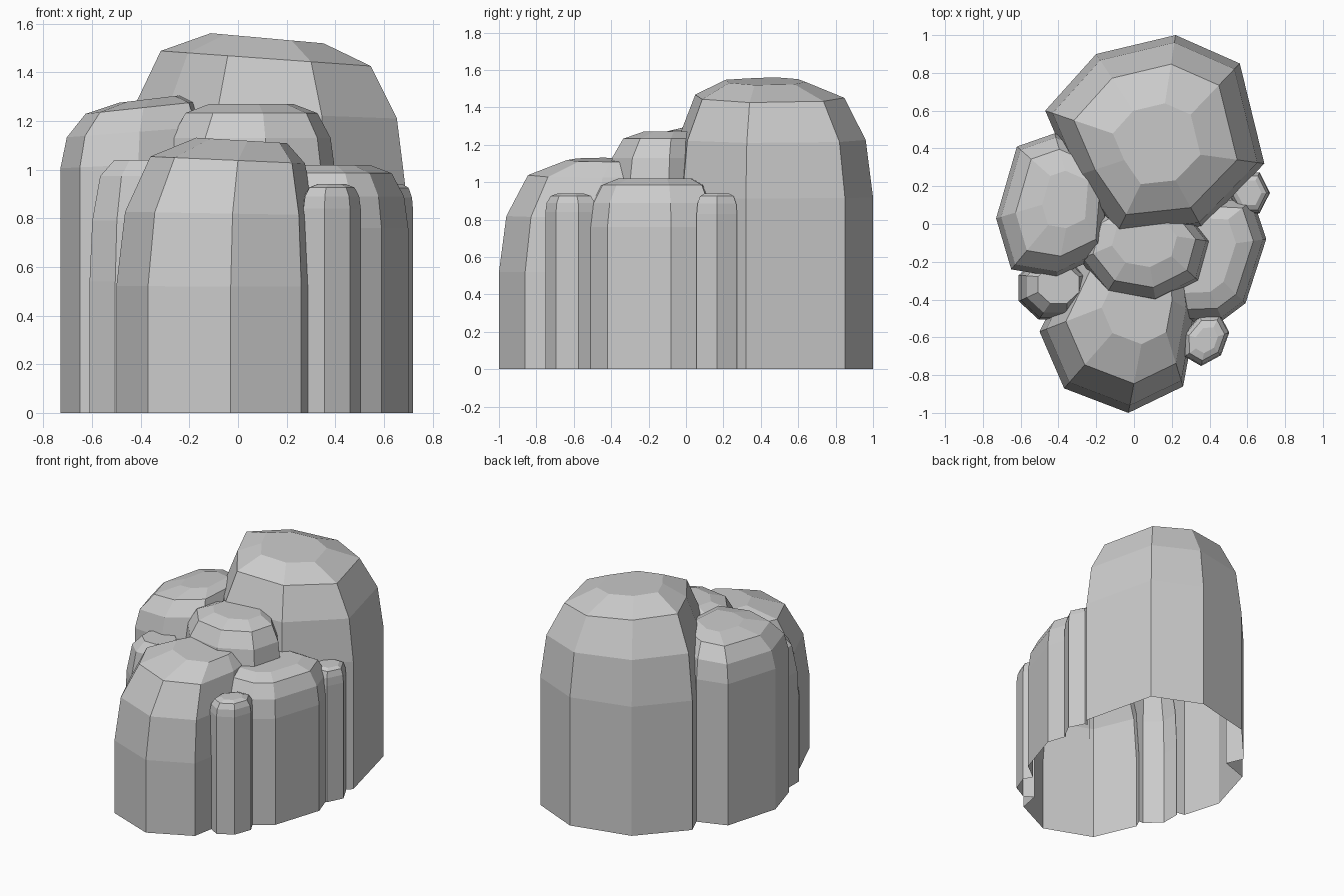
import bpy, bmesh
from math import sin, cos, pi, radians

if "Cube" in bpy.data.objects:
    bpy.data.objects.remove(bpy.data.objects["Cube"])


def oval(cx, cy, rx, ry, sides, start=0, turn=0):
    """Regular oval outline, optionally turned about its centre."""
    t = radians(turn)
    pts = []
    for i in range(sides):
        a = radians(start) + 2 * pi * i / sides
        x, y = rx * cos(a), ry * sin(a)
        pts.append((cx + x * cos(t) - y * sin(t), cy + x * sin(t) + y * cos(t)))
    return pts


def rock(name, outline, height, dome, top, sx=0, sy=0, tilt=0):
    """Straight column with a faceted dome; sx, sy shift its top, tilt slopes it in x."""
    n = len(outline)
    xs, ys = zip(*outline)
    cx, cy = (min(xs) + max(xs)) / 2, (min(ys) + max(ys)) / 2
    rings = [(0, 1)]
    for i in range(4):
        a = pi / 6 * i
        rings.append((height - dome + dome * sin(a),
                      top + (1 - top) * max(cos(a), 0) ** 0.8))
    bm = bmesh.new()
    loops = []
    for z, s in rings:
        k = tilt * (z / height) ** 4
        f = (1 - s) / (1 - top)
        loops.append([bm.verts.new((cx + sx * f + (x - cx) * s,
                                    cy + sy * f + (y - cy) * s,
                                    z + k * (x - cx) * s)) for x, y in outline])
    for lo, hi in zip(loops, loops[1:]):
        for i in range(n):
            j = (i + 1) % n
            bm.faces.new((lo[i], lo[j], hi[j], hi[i]))
    bm.faces.new(loops[0][::-1])
    bm.faces.new(loops[-1])
    bmesh.ops.recalc_face_normals(bm, faces=bm.faces)
    me = bpy.data.meshes.new(name)
    bm.to_mesh(me)
    bm.free()
    ob = bpy.data.objects.new(name, me)
    bpy.context.collection.objects.link(ob)
    return ob


# tall back boulder
boulder = [(-.1, -.07), (.36, -.02), (.69, .32), (.56, .85), (.22, 1),
           (-.2, .9), (-.47, .6), (-.32, .25)]
main = rock("rock_cluster", boulder, 1.54, .62, .4, .01, -.04, -.09)

# large columns in front of it
front = [(-.37, -.87), (-.03, -1), (.26, -.86), (.33, -.48), (.3, -.2),
         (-.3, -.15), (-.5, -.57)]
left = [(-.73, .03), (-.65, -.24), (-.41, -.28), (-.16, -.16), (-.12, .35),
        (-.42, .48), (-.62, .41)]
right = [(.2, -.52), (.47, -.51), (.59, -.42), (.7, -.08), (.63, .13), (.2, .15)]
parts = [
    rock("front_column", front, 1.12, .6, .45, .1, .13, -.06),
    rock("left_column", left, 1.29, .27, .4, .06, .03, .12),
    rock("right_column", right, 1.02, .26, .6, -.06, .02),
    rock("middle_column", oval(.055, -.14, .35, .28, 8, -80), 1.27, .28, .5, 0, .05),
]

# small side spires
parts += [
    rock("front_right_spire", oval(.38, -.61, .15, .115, 7, 0, 60), .94, .1, .5),
    rock("left_spire", oval(-.43, -.34, .195, .18, 8, 22.5), 1.04, .5, .6, .03, .02),
    rock("right_spire", oval(.61, .165, .11, .125, 6), .94, .11, .6),
]

# fuse the columns into one shell
for p in parts:
    m = main.modifiers.new("join", 'BOOLEAN')
    m.operation = 'UNION'
    m.solver = 'EXACT'
    m.object = p
dg = bpy.context.evaluated_depsgraph_get()
fused = bpy.data.meshes.new_from_object(main.evaluated_get(dg))
main.modifiers.clear()
main.data = fused
for p in parts:
    bpy.data.objects.remove(p)

# open underside, flat facets
bm = bmesh.new()
bm.from_mesh(fused)
floor = [f for f in bm.faces if all(v.co.z < 1e-4 for v in f.verts)]
bmesh.ops.delete(bm, geom=floor, context='FACES')
for f in bm.faces:
    f.smooth = False
bm.to_mesh(fused)
bm.free()
